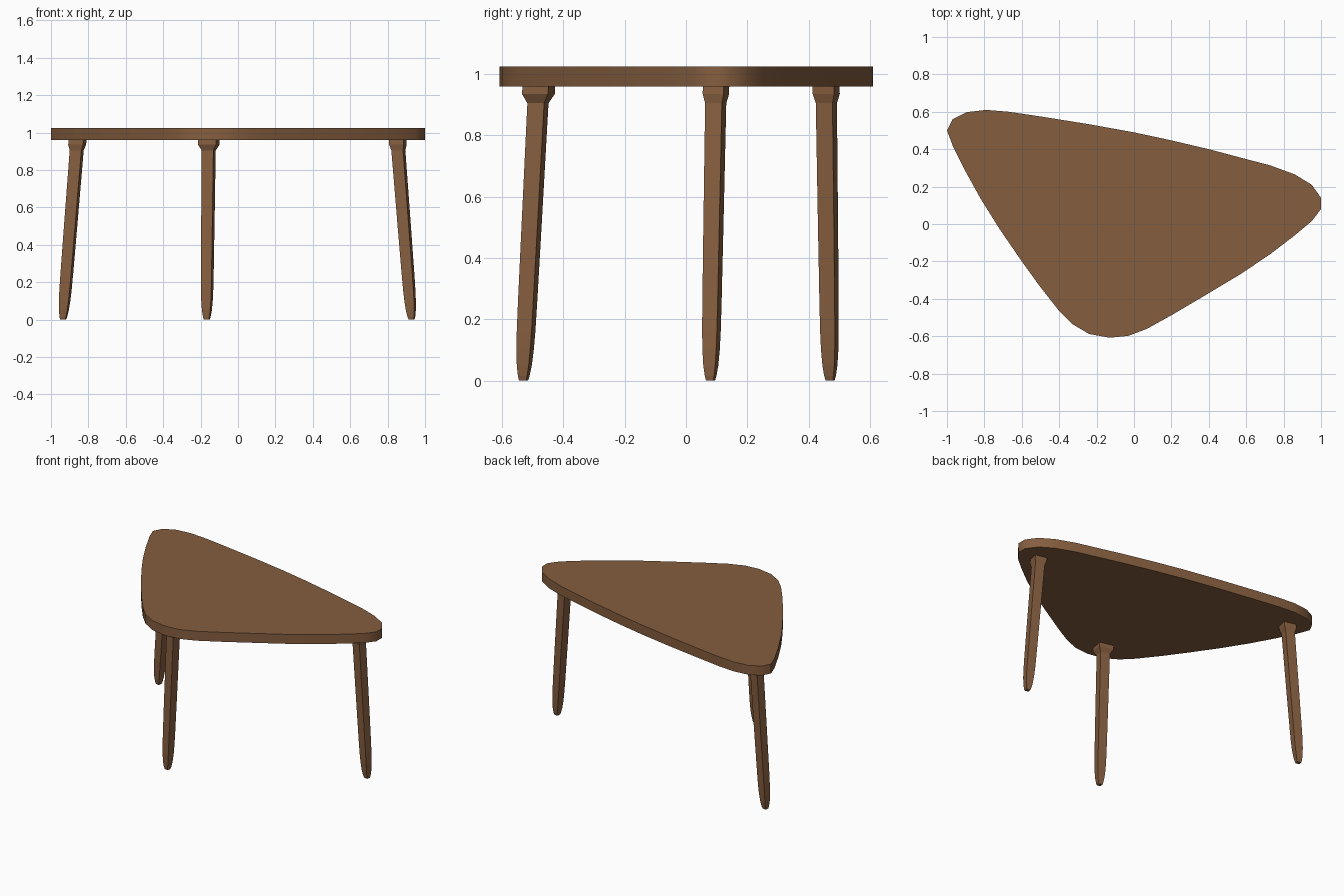
import bpy, bmesh, math
from mathutils import Vector

if "Cube" in bpy.data.objects:
    bpy.data.objects.remove(bpy.data.objects["Cube"])

wood = bpy.data.materials.new("brown wood")
wood.diffuse_color = (0.235, 0.112, 0.05, 1)
wood.use_nodes = True
wood.node_tree.nodes["Principled BSDF"].inputs["Base Color"].default_value = wood.diffuse_color


def make_object(name, bm):
    bmesh.ops.recalc_face_normals(bm, faces=bm.faces)
    mesh = bpy.data.meshes.new(name)
    bm.to_mesh(mesh)
    bm.free()
    mesh.materials.append(wood)
    obj = bpy.data.objects.new(name, mesh)
    bpy.context.collection.objects.link(obj)
    return obj


# Table top: rounded, lopsided triangle extruded upwards
OUTLINE = [(-1, .50), (-.97, .56), (-.895, .598), (-.79, .61), (-.67, .60),
           (-.50, .575), (-.25, .535), (0, .49), (.20, .447), (.40, .40),
           (.60, .347), (.73, .313), (.86, .265), (.95, .21), (1, .14),
           (1, .08), (.95, .015), (.85, -.068), (.73, -.16), (.57, -.268),
           (.40, -.37), (.20, -.488), (.07, -.56), (-.03, -.598),
           (-.13, -.608), (-.24, -.588), (-.33, -.535), (-.40, -.465),
           (-.50, -.338), (-.60, -.20), (-.72, -.025), (-.82, .135),
           (-.90, .28), (-.97, .42)]
TOP_LOW, TOP_HIGH = 0.96, 1.025

bm = bmesh.new()
base = bm.faces.new([bm.verts.new((x, y, TOP_LOW)) for x, y in OUTLINE])
ext = bmesh.ops.extrude_face_region(bm, geom=[base], use_keep_orig=True)
bmesh.ops.translate(bm, vec=(0, 0, TOP_HIGH - TOP_LOW),
                    verts=[g for g in ext["geom"] if isinstance(g, bmesh.types.BMVert)])
top = make_object("table_top", bm)
bpy.context.view_layer.objects.active = top
top.select_set(True)
bpy.ops.object.shade_smooth_by_angle(angle=math.radians(45))
top.select_set(False)


# Legs: four-sided, splayed, rounded foot and a flared collar under the top
HALF_X, HALF_Y = 0.032, 0.028
TURN = math.radians(-13)
SHAFT = [(0, .42), (.015, .55), (.05, .71), (.10, .82), (.16, .88), (.25, .91),
         (.50, .95), (.905, 1.0)]


def make_leg(name, foot, head, flare):
    foot, head = Vector((*foot, 0)), Vector((*head, TOP_LOW))
    bm = bmesh.new()
    previous = None
    for z, s in SHAFT + [(.935, flare), (TOP_LOW, flare)]:
        centre = foot.lerp(head, z / TOP_LOW)
        ring = []
        for sx, sy in ((-1, -1), (1, -1), (1, 1), (-1, 1)):
            x, y = sx * HALF_X * s, sy * HALF_Y * s
            ring.append(bm.verts.new(centre + Vector((
                x * math.cos(TURN) - y * math.sin(TURN),
                x * math.sin(TURN) + y * math.cos(TURN), 0))))
        if previous is None:
            bm.faces.new(ring[::-1])
        else:
            for i in range(4):
                j = (i + 1) % 4
                bm.faces.new((previous[i], previous[j], ring[j], ring[i]))
        previous = ring
    bm.faces.new(previous)
    make_object(name, bm)


make_leg("left_leg", (-.935, .47), (-.858, .457), 1.28)
make_leg("right_leg", (.928, .08), (.853, .098), 1.25)
make_leg("front_leg", (-.167, -.53), (-.156, -.48), 1.55)
